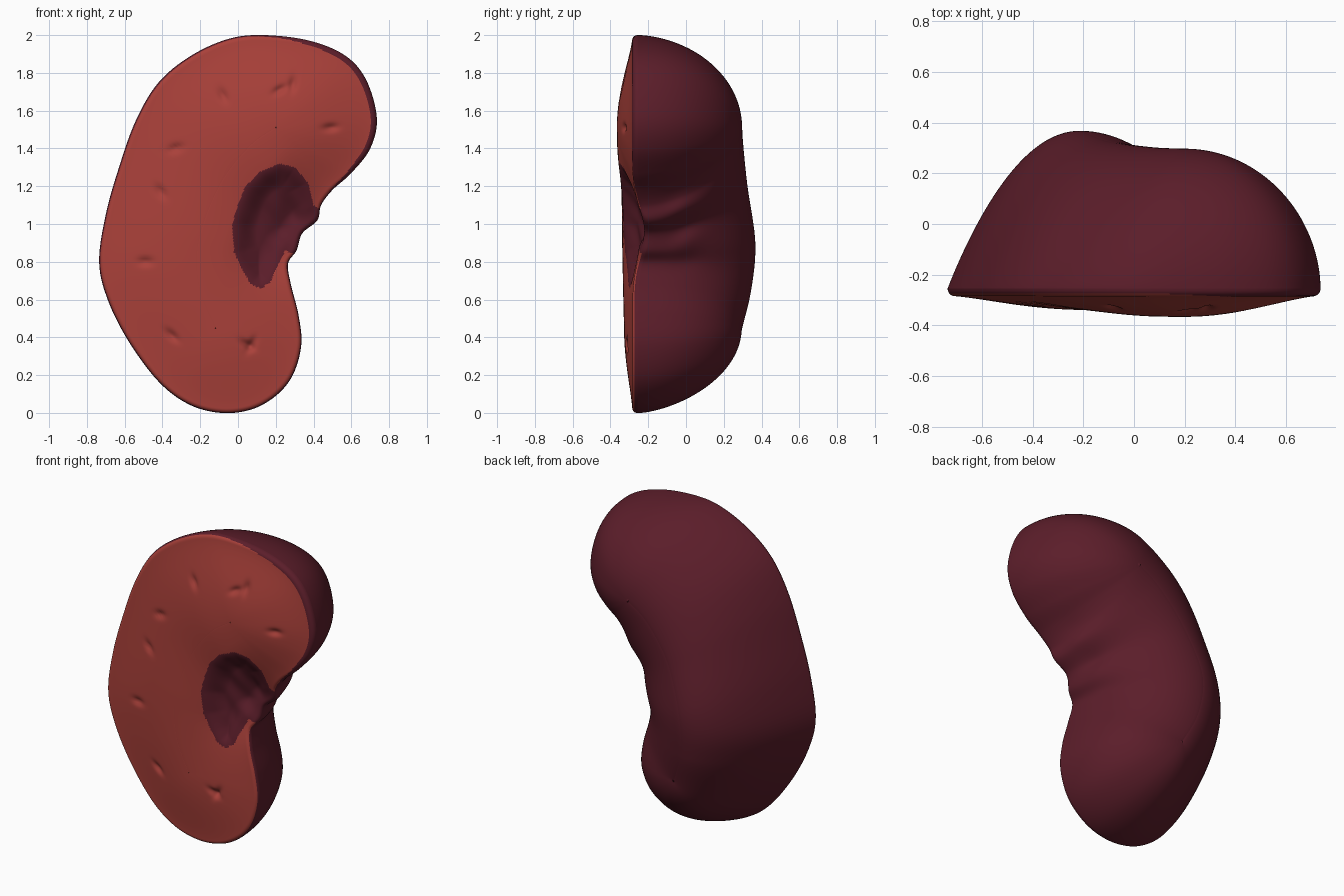
import bpy, math
from mathutils import Vector

if "Cube" in bpy.data.objects:
    bpy.data.objects.remove(bpy.data.objects["Cube"])

# Outline of the cut face (x, z), clockwise seen from the front
OUTLINE = [(-.09, 0), (-.26, .045), (-.42, .165), (-.58, .38), (-.69, .6), (-.735, .8), (-.7, 1.05),
           (-.63, 1.3), (-.54, 1.55), (-.42, 1.75), (-.25, 1.89), (-.05, 1.98), (.14, 2), (.38, 1.97),
           (.57, 1.89), (.68, 1.76), (.735, 1.56), (.7, 1.4), (.6, 1.27), (.5, 1.18), (.44, 1.1),
           (.42, 1.02), (.34, .95), (.31, .86), (.265, .79), (.28, .68), (.32, .52), (.335, .36),
           (.29, .2), (.2, .09), (.07, .018)]
# Spine of the bean: x, z, back crest y, front bulge
SPINE = [(-.12, .45, .295, .045), (-.2, .65, .345, .05), (-.21, .9, .367, .055), (-.1, 1.2, .325, .06),
         (.06, 1.41, .303, .08), (.2, 1.51, .297, .083)]
# Hollow in the cut face, open towards the right
HOLLOW = [(.4, 1.1), (.37, 1.22), (.3, 1.3), (.22, 1.32), (.12, 1.28), (.04, 1.2), (0, 1.1), (-.03, 1),
          (-.02, .85), (.03, .74), (.07, .68), (.12, .66), (.17, .69), (.21, .78), (.25, .86),
          (.4, .8), (.55, 1.0)]
# Small dents: x, z, direction in degrees
DENTS = [(-.08, 1.68, 120), (.22, 1.71, 30), (.29, 1.74, 80), (.49, 1.51, 5), (-.33, 1.4, 10),
         (-.41, 1.17, 135), (-.49, .8, 0), (-.35, .41, 140), (.07, .36, 60), (.05, .36, 150)]


def spline(pts, n, closed):
    """Catmull-Rom curve through points of any dimension."""
    out, m = [], len(pts)
    get = (lambda i: pts[i % m]) if closed else (lambda i: pts[max(0, min(m - 1, i))])
    for i in range(m if closed else m - 1):
        for k in range(n):
            t = k / n
            out.append([.5 * (2 * b + (c - a) * t + (2 * a - 5 * b + 4 * c - d) * t * t
                              + (3 * b - a - 3 * c + d) * t ** 3)
                        for a, b, c, d in zip(get(i - 1), get(i), get(i + 1), get(i + 2))])
    if not closed:
        out.append(list(pts[-1]))
    return out


def smooth(t):
    t = max(0, min(1, t))
    return t * t * (3 - 2 * t)


def bell(v, mid, width):
    return math.exp(-((v - mid) / width) ** 2)


edge = spline(OUTLINE, 13, True)
spine = spline(SPINE, 24, False)
N = len(edge)


def even_out(vals, w, times):
    for _ in range(times):
        vals = [sum(vals[(i + k) % N] for k in range(-w, w + 1)) / (2 * w + 1) for i in range(N)]
    return vals


# Match every outline point with a point on the spine, then even out the match
match = [min(range(len(spine)), key=lambda j: math.hypot(p[0] - spine[j][0], p[1] - spine[j][1]))
         for p in edge]
match = even_out(match, 9, 3)


def spine_at(f):
    j = min(int(f), len(spine) - 2)
    return [a + (b - a) * (f - j) for a, b in zip(spine[j], spine[j + 1])]


core = [spine_at(f) for f in match]
out_dir = [Vector((p[0] - c[0], p[1] - c[1])).normalized() for p, c in zip(edge, core)]


def section(p, n):
    """Section shape: slanted on the left and below, full and round on the right and top."""
    b = .47 + .5 * max(0, -n.x) + .15 * max(0, -n.y)
    b += max(0, n.x) * (.14 * bell(p[1], .98, .2) - .1 * bell(p[1], .4, .25) + .05 * bell(p[1], 1.5, .3))
    return b


power = even_out([section(p, n) for p, n in zip(edge, out_dir)], 12, 2)


def inside(x, z):
    """Distance inside the hollow's border, 0 when outside."""
    hit, dist = False, 9
    for (ax, az), (bx, bz) in zip(HOLLOW, HOLLOW[1:] + HOLLOW[:1]):
        if (az > z) != (bz > z) and x < (bx - ax) * (z - az) / (bz - az) + ax:
            hit = not hit
        d = Vector((bx - ax, bz - az))
        t = max(0, min(1, ((x - ax) * d.x + (z - az) * d.y) / d.length_squared))
        dist = min(dist, math.hypot(x - ax - d.x * t, z - az - d.y * t))
    return dist if hit else 0


# The rim sinks back at the notch
RIM = -.255
rim = [RIM + (.06 * bell(p[1], .95, .17) if p[0] > .2 else 0) for p in edge]


def rings(name, us, point, flip, mats, rule):
    """Skin made of rings running from the outline (u=1) to the spine (u=0)."""
    verts = [point(i, u) for u in us for i in range(N)]
    # Last ring tucks just under the opposite side to close the seam
    verts += [(x, y + (.002 if flip else -.002), z) for x, y, z in (point(i, -.03) for i in range(N))]
    us = us + [-.03]
    faces = []
    for r in range(len(us) - 1):
        for i in range(N):
            k = (i + 1) % N
            f = (r * N + i, r * N + k, (r + 1) * N + k, (r + 1) * N + i)
            faces.append(f[::-1] if flip else f)
    me = bpy.data.meshes.new(name)
    me.from_pydata(verts, [], faces)
    for m in mats:
        me.materials.append(m)
    for n, p in enumerate(me.polygons):
        p.use_smooth = True
        p.material_index = rule(n % N, us[n // N], p.center)
    ob = bpy.data.objects.new(name, me)
    bpy.context.collection.objects.link(ob)
    return ob


def lateral(i, u):
    (x, z), c = edge[i], core[i]
    return c[0] + (x - c[0]) * u, c[1] + (z - c[1]) * u


def back_point(i, u):
    x, z = lateral(i, u)
    s = max(0, 1 - u * u)
    y = rim[i] + (core[i][2] - rim[i]) * s ** power[i]
    # Folds around the notch
    if out_dir[i].x > 0:
        w = bell(z, 1.02, .17) * bell(y, -.06, .13) * smooth(s * 4) * out_dir[i].x
        x += .022 * w * math.sin(30 * z - 12 * y)
    return x, y, z


def front_point(i, u):
    x, z = lateral(i, u)
    e = max(0, (u - .95) / .05)
    y = RIM + (rim[i] - RIM) * smooth((u - .25) / .75)
    y -= .028 * math.sqrt(max(0, 1 - e * e)) + core[i][3] * max(0, 1 - u * u) ** 1.6
    # Shallow hollow with a lumpy floor
    d = inside(x, z)
    if d:
        lump = .006 * math.sin(38 * x + 9 * z) * math.sin(24 * z + 5 * x)
        y += smooth(d / .13) * (.045 + lump) * smooth((1 - u) / .25)
    for dx, dz, a in DENTS:
        a = math.radians(a)
        p, q = x - dx, z - dz
        if abs(p) < .15 and abs(q) < .15:
            l, m = p * math.cos(a) + q * math.sin(a), q * math.cos(a) - p * math.sin(a)
            y += .016 * bell(l, 0, .04) * bell(m, 0, .02)
    return x, y, z


def front_colour(i, u, c):
    wide = .04 * smooth((edge[i][0] - .1) / .4) * smooth((edge[i][1] - 1.15) / .2)
    return 1 if u > .988 - wide or inside(c.x, c.z) > 0 else 0


def material(name, rgb):
    m = bpy.data.materials.new(name)
    m.diffuse_color = (*rgb, 1)
    m.use_nodes = True
    m.node_tree.nodes["Principled BSDF"].inputs["Base Color"].default_value = m.diffuse_color
    return m


flesh = material("red flesh", (.4, .052, .042))
skin = material("dark maroon skin", (.105, .0125, .023))

# Rounded back of the organ
K = 44
rings("outer_body", [math.cos(math.pi / 2 * k / K) for k in range(K + 1)],
      back_point, False, [skin], lambda i, u, c: 0)

# Cut face with hollow and dents
fine = [1, .998, .993, .987, .98, .972, .962, .95]
rings("cut_face", fine + [.94 * (1 - k / 76) for k in range(77)],
      front_point, True, [flesh, skin], front_colour)
